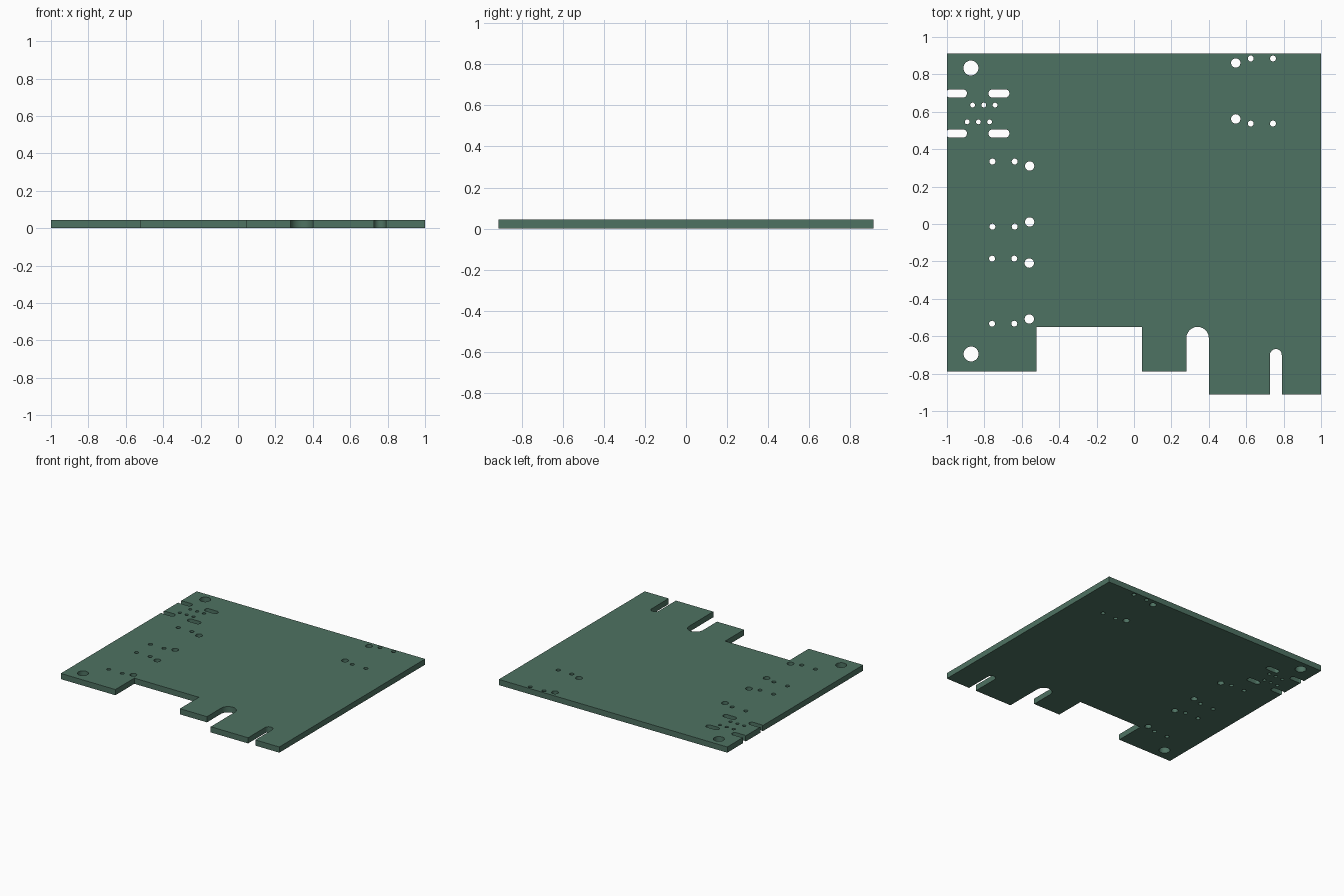
import bpy, bmesh
from math import cos, sin, radians

if "Cube" in bpy.data.objects:
    bpy.data.objects.remove(bpy.data.objects["Cube"])

THICK = 0.045


def arc(cx, cy, r, a0, a1, n=12):
    """Points on a circular arc, angles in degrees."""
    return [(cx + r * cos(radians(a0 + (a1 - a0) * i / n)),
             cy + r * sin(radians(a0 + (a1 - a0) * i / n))) for i in range(n + 1)]


def circle(x, y, r, n=24):
    return arc(x, y, r, 0, 360, n)[:-1]


def slot(x0, x1, y, r):
    return arc(x1, y, r, -90, 90) + arc(x0, y, r, 90, 270)


def edge_notch(y, r=0.022):
    """Slot that breaks through the left edge."""
    return (arc(-0.983, y, r, 220, 270, 4) + arc(-0.915, y, r, -90, 90)
            + arc(-0.983, y, r, 90, 140, 4))


def connector(x, y, side):
    """Two locating holes with four pin holes beside them."""
    loops = []
    for yy, dy in ((y, 0.024), (y - 0.299, -0.025)):
        loops.append(circle(x, yy, 0.025))
        loops += [circle(x + side * d, yy + dy, 0.016, 16) for d in (0.08, 0.199)]
    return loops


# Board outline, clockwise from the back left corner
outline = [(-1, 0.912), (1, 0.912), (1, -0.912), (0.79, -0.912)]
outline += arc(0.7585, -0.70, 0.0315, 0, 180)            # narrow key slot
outline += [(0.727, -0.912), (0.40, -0.912)]
outline += arc(0.34, -0.61, 0.06, 0, 180)                # wide key slot
outline += [(0.28, -0.788), (0.043, -0.788), (0.043, -0.551),
            (-0.522, -0.551), (-0.522, -0.788), (-1, -0.788)]
outline += edge_notch(0.484) + edge_notch(0.698)

loops = [outline]
# Mounting holes
loops += [circle(-0.872, 0.834, 0.04, 32), circle(-0.871, -0.695, 0.04, 32)]
# Long slots
loops += [slot(-0.756, -0.688, y, 0.022) for y in (0.484, 0.698)]
# Small staggered pin holes
for x0, y in ((-0.863, 0.636), (-0.892, 0.546)):
    loops += [circle(x0 + 0.06 * i, y, 0.013, 16) for i in range(3)]
# Connector hole groups
loops += connector(0.544, 0.861, 1)
loops += connector(-0.558, 0.31, -1)
loops += connector(-0.56, -0.209, -1)

# Filled, extruded profile
curve = bpy.data.curves.new("board_profile", 'CURVE')
curve.dimensions = '2D'
curve.fill_mode = 'BOTH'
curve.extrude = THICK / 2
for pts in loops:
    s = curve.splines.new('POLY')
    s.points.add(len(pts) - 1)
    for p, (x, y) in zip(s.points, pts):
        p.co = (x, y, 0, 1)
    s.use_cyclic_u = True
board = bpy.data.objects.new("circuit_board", curve)
bpy.context.collection.objects.link(board)
bpy.context.view_layer.objects.active = board
board.select_set(True)
bpy.ops.object.convert(target='MESH')
board = bpy.context.object
board.name = "circuit_board"

# Weld caps to walls and rest the board on the floor
bm = bmesh.new()
bm.from_mesh(board.data)
bmesh.ops.remove_doubles(bm, verts=bm.verts, dist=1e-5)
bmesh.ops.translate(bm, verts=bm.verts, vec=(0, 0, THICK / 2))
bmesh.ops.recalc_face_normals(bm, faces=bm.faces)
bm.to_mesh(board.data)
bm.free()
bpy.ops.object.shade_smooth_by_angle(angle=radians(30))

# Green board colour
mat = bpy.data.materials.new("board_green")
mat.diffuse_color = (0.076, 0.168, 0.122, 1)
mat.use_nodes = True
mat.node_tree.nodes["Principled BSDF"].inputs["Base Color"].default_value = mat.diffuse_color
board.data.materials.clear()
board.data.materials.append(mat)
